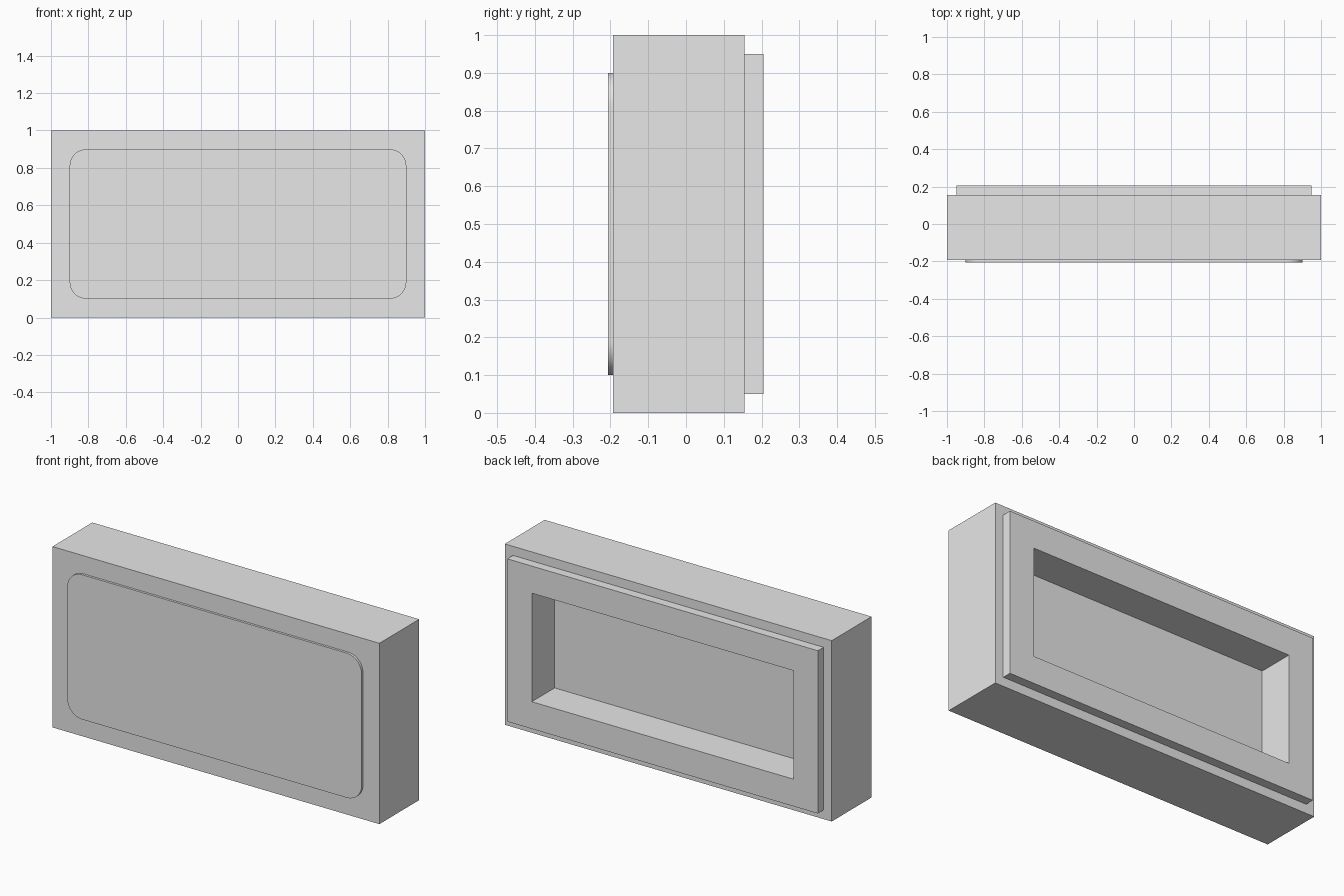
import bpy
import bmesh
import math
from mathutils import Matrix, Vector

default = bpy.data.objects.get("Cube")
if default:
    bpy.data.objects.remove(default, do_unlink=True)

FRONT, SEAM, BACK = -0.206, -0.193, 0.155   # depth of the plate face, body front and body back
RIM = 0.05                                  # rim height and border
FRAME, RECESS = 0.15, 0.2                   # frame width and recess depth

grey = bpy.data.materials.new("light_grey")
grey.use_nodes = True
grey.diffuse_color = (0.8, 0.8, 0.8, 1)
grey.node_tree.nodes["Principled BSDF"].inputs["Base Color"].default_value = (0.8, 0.8, 0.8, 1)


def box(width, height, y0, y1):
    """Box centred at half the model height, between two depths."""
    bm = bmesh.new()
    place = Matrix.Translation((0, (y0 + y1) / 2, 0.5)) @ Matrix.Diagonal((width, y1 - y0, height, 1))
    bmesh.ops.create_cube(bm, size=1, matrix=place)
    bm.normal_update()
    return bm


def finish(bm, name):
    bmesh.ops.recalc_face_normals(bm, faces=bm.faces)
    mesh = bpy.data.meshes.new(name)
    bm.to_mesh(mesh)
    bm.free()
    mesh.materials.append(grey)
    obj = bpy.data.objects.new(name, mesh)
    bpy.context.collection.objects.link(obj)
    return obj


def step(bm, face, border, depth):
    """Inset a back face, then add a straight wall and move the face along y."""
    bmesh.ops.inset_region(bm, faces=[face], thickness=border, use_even_offset=True)
    new = bmesh.ops.extrude_discrete_faces(bm, faces=[face])["faces"][0]
    bmesh.ops.translate(bm, verts=new.verts, vec=Vector((0, depth, 0)))
    bm.normal_update()
    return new


# Casing: block with a raised rear frame around a rectangular recess
bm = box(2, 1, SEAM, BACK)
back = max(bm.faces, key=lambda f: f.normal.y)
back = step(bm, back, RIM, RIM)
step(bm, back, FRAME, -RECESS)
finish(bm, "casing")

# Front plate: thin slab with rounded corners
bm = box(1.8, 0.8, FRONT, SEAM)
corners = [e for e in bm.edges if abs(e.verts[0].co.y - e.verts[1].co.y) > 0.001]
bmesh.ops.bevel(bm, geom=corners, offset=0.09, segments=10, profile=0.5, affect='EDGES')
plate = finish(bm, "front_plate")
bpy.ops.object.select_all(action='DESELECT')
plate.select_set(True)
bpy.context.view_layer.objects.active = plate
bpy.ops.object.shade_smooth_by_angle(angle=math.radians(30))
